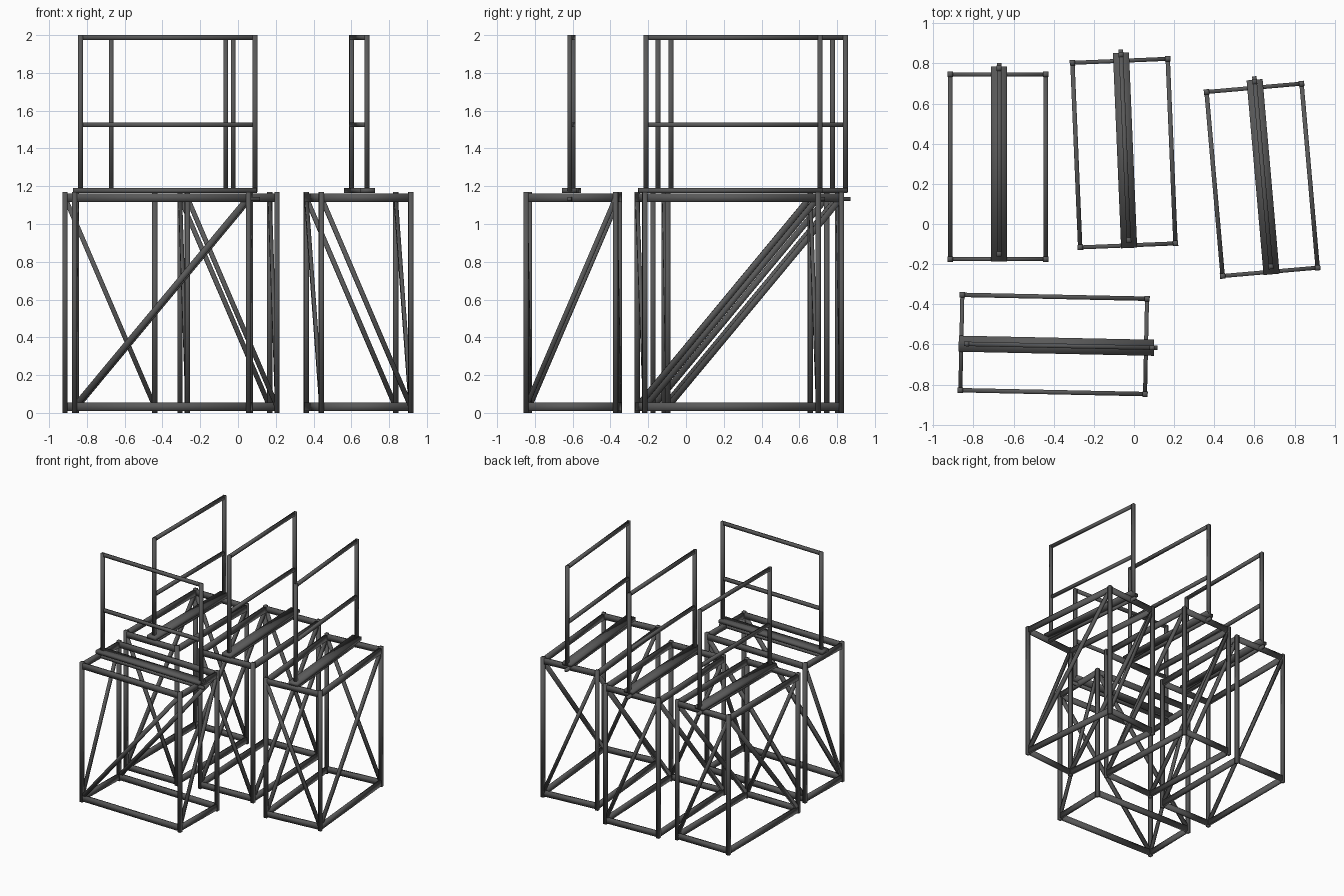
import bpy, bmesh
from math import radians
from mathutils import Vector, Matrix

if "Cube" in bpy.data.objects:
    bpy.data.objects.remove(bpy.data.objects["Cube"])

steel = bpy.data.materials.new("dark_steel")
steel.diffuse_color = (0.1, 0.1, 0.1, 1)
steel.use_nodes = True
steel.node_tree.nodes["Principled BSDF"].inputs["Base Color"].default_value = steel.diffuse_color

HX, HY = 0.2375, 0.46          # half spacing of the corner posts
LOW, HIGH = 0.032, 1.139       # beam centre heights
CX = 0.006                     # plank line


def bar(bm, p, q, side, w, h):
    """Box bar from p to q: w wide along 'side', h across it."""
    p, q, side = Vector(p), Vector(q), Vector(side)
    d = q - p
    a = d.normalized()
    m = Matrix((side, a.cross(side), a)).transposed().to_4x4()
    m = Matrix.Translation((p + q) / 2) @ m @ Matrix.Diagonal((w, h, d.length, 1))
    bmesh.ops.create_cube(bm, size=1, matrix=m)


def make(name, bars, place):
    bm = bmesh.new()
    for b in bars:
        bar(bm, *b)
    bmesh.ops.recalc_face_normals(bm, faces=bm.faces)
    for f in bm.faces:
        f.smooth = True
    me = bpy.data.meshes.new(name)
    bm.to_mesh(me)
    bm.free()
    me.materials.append(steel)
    ob = bpy.data.objects.new(name, me)
    ob.matrix_world = place
    bpy.context.collection.objects.link(ob)


X, Y = (1, 0, 0), (0, 1, 0)

# corner posts
posts = [((x, y, 0), (x, y, 1.17), X, 0.027, 0.027)
         for x in (-HX, HX) for y in (-HY, HY)]
# top and bottom rectangles
beams = []
for z in (LOW, HIGH):
    beams += [((x, -HY, z), (x, HY, z), X, 0.022, 0.046) for x in (-HX, HX)]
    beams += [((-HX, y, z), (HX, y, z), Y, 0.02, 0.046) for y in (-HY, HY)]
# diagonals on all four sides
braces = [((x, -HY, LOW), (x, HY, HIGH), X, 0.02, 0.032) for x in (-HX, HX)]
braces += [((HX, y, LOW), (-HX, y, HIGH), Y, 0.02, 0.025) for y in (-HY, HY)]
# walking plank and the bar beneath it
plank = [((CX, -0.473, 1.177), (CX, 0.5, 1.177), X, 0.08, 0.026)]
support = [((CX, -HY, 1.132), (CX, 0.517, 1.132), X, 0.022, 0.022)]
# guard rail
R0, R1 = -0.434, 0.491
rail = [((CX, y, 1.17), (CX, y, 2.0), X, 0.024, 0.026) for y in (R0, R1)]
rail += [((CX, R0, z), (CX, R1, z), X, 0.022, 0.025) for z in (1.525, 1.9875)]

# four scaffold units: x, y, turn
units = [(-0.678, 0.285, 0), (-0.05, 0.353, 2.4),
         (0.638, 0.22, 5), (-0.40, -0.60, -91.2)]
for i, (x, y, turn) in enumerate(units, 1):
    place = Matrix.Translation((x, y, 0)) @ Matrix.Rotation(radians(turn), 4, 'Z')
    for name, bars in (("corner_posts", posts), ("frame_beams", beams),
                       ("diagonal_braces", braces), ("plank", plank),
                       ("plank_support", support), ("guard_rail", rail)):
        make(f"{name}_{i}", bars, place)
